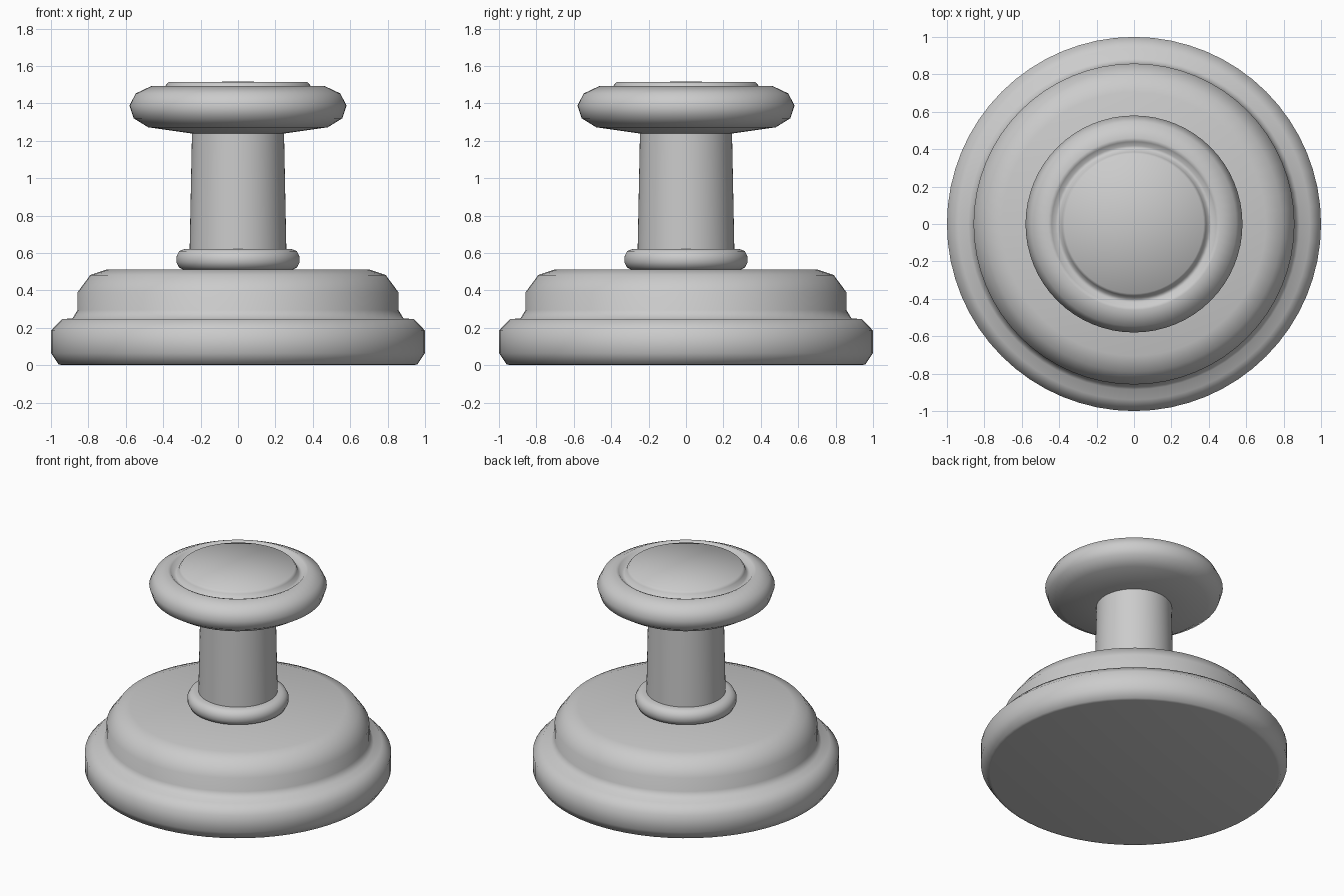
import bpy, bmesh
from math import cos, sin, tau, radians

if "Cube" in bpy.data.objects:
    bpy.data.objects.remove(bpy.data.objects["Cube"])

SEGMENTS = 64


def lathe(name, profile):
    """Revolve an (r, z) profile around z; r = 0 ends become poles."""
    bm = bmesh.new()
    rings = []
    for r, z in profile:
        if r == 0:
            rings.append([bm.verts.new((0, 0, z))] * SEGMENTS)
        else:
            rings.append([bm.verts.new((r * cos(tau * i / SEGMENTS),
                                        r * sin(tau * i / SEGMENTS), z))
                          for i in range(SEGMENTS)])
    for low, high in zip(rings, rings[1:]):
        for i in range(SEGMENTS):
            j = (i + 1) % SEGMENTS
            quad = (low[i], low[j], high[j], high[i])
            bm.faces.new(list(dict.fromkeys(quad)))
    bmesh.ops.recalc_face_normals(bm, faces=bm.faces)
    mesh = bpy.data.meshes.new(name)
    bm.to_mesh(mesh)
    bm.free()
    obj = bpy.data.objects.new(name, mesh)
    bpy.context.collection.objects.link(obj)
    bpy.ops.object.select_all(action='DESELECT')
    obj.select_set(True)
    bpy.context.view_layer.objects.active = obj
    bpy.ops.object.shade_smooth_by_angle(angle=radians(75))
    return obj


# Wide two-step base
lathe("stepped_base", [
    (0, 0), (0.94, 0), (0.96, 0.005), (1.0, 0.065), (1.0, 0.185),
    (0.94, 0.247), (0.885, 0.25), (0.858, 0.295), (0.858, 0.39),
    (0.79, 0.482), (0.705, 0.511), (0, 0.511)])

# Rounded collar at the foot of the stem
lathe("stem_collar", [
    (0, 0.505), (0.285, 0.508), (0.315, 0.522), (0.33, 0.55), (0.33, 0.58),
    (0.315, 0.61), (0.285, 0.622), (0.25, 0.622), (0, 0.622)])

# Slightly tapered stem
lathe("stem", [(0, 0.55), (0.258, 0.55), (0.258, 0.65),
               (0.247, 1.2), (0.247, 1.26), (0, 1.26)])

# Round knob with a shallow groove around its top disc
lathe("knob", [
    (0, 1.238), (0.24, 1.238), (0.48, 1.272), (0.558, 1.32), (0.58, 1.388),
    (0.547, 1.453), (0.46, 1.494), (0.44, 1.487), (0.418, 1.462),
    (0.398, 1.468), (0.385, 1.498), (0.372, 1.514), (0, 1.516)])
